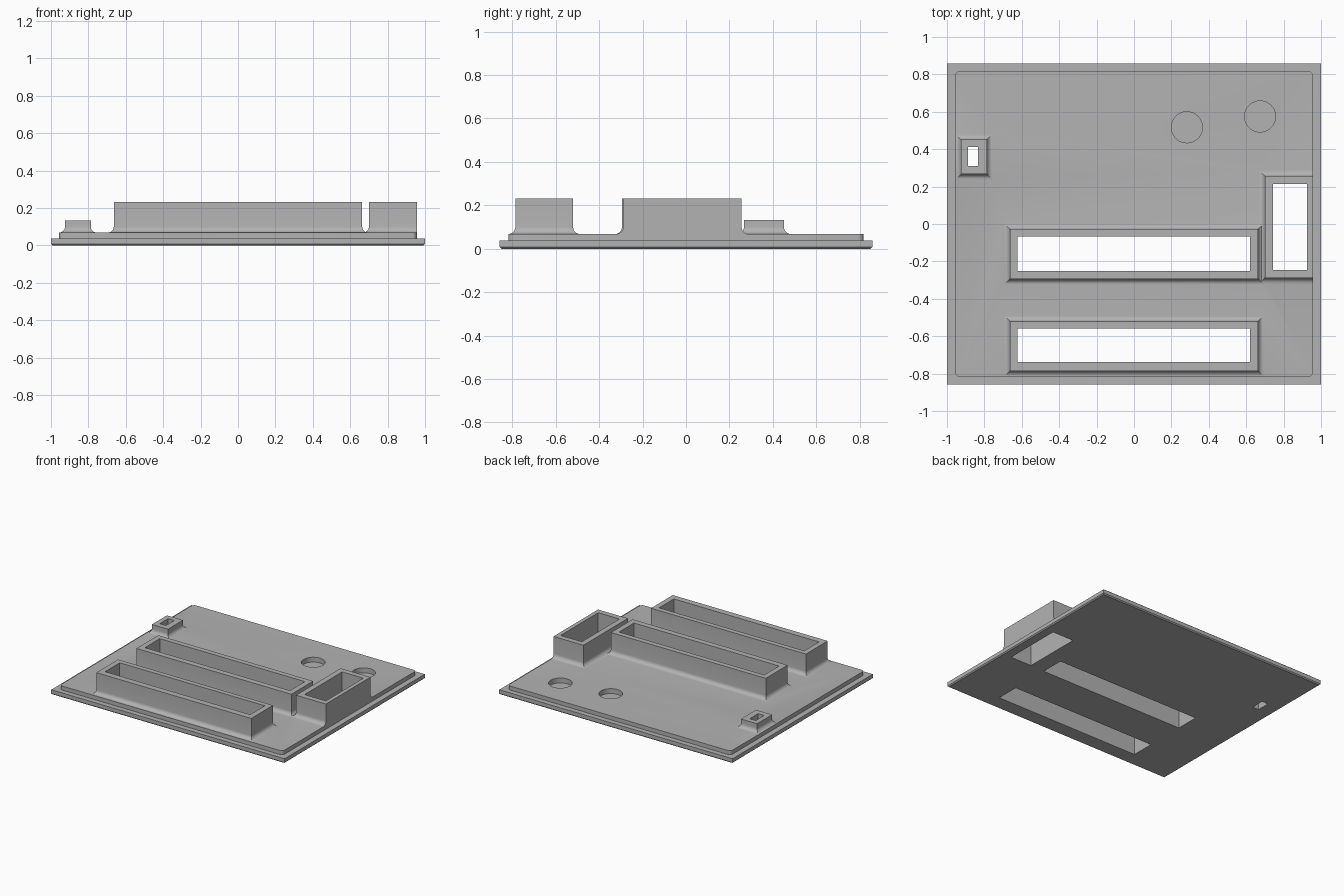
import bpy
import bmesh
import math

if "Cube" in bpy.data.objects:
    bpy.data.objects.remove(bpy.data.objects["Cube"], do_unlink=True)

GREY = (0.45, 0.45, 0.45, 1.0)
BASE_TOP, DECK_TOP = 0.037, 0.068
DECK_X, DECK_Y = 0.956, 0.818
FILLET, STEPS = 0.032, 6

mat = bpy.data.materials.new("plain_grey")
mat.use_nodes = True
mat.diffuse_color = GREY
mat.node_tree.nodes["Principled BSDF"].inputs["Base Color"].default_value = GREY


def make_object(name, bm):
    bmesh.ops.recalc_face_normals(bm, faces=bm.faces)
    mesh = bpy.data.meshes.new(name)
    bm.to_mesh(mesh)
    bm.free()
    mesh.materials.append(mat)
    obj = bpy.data.objects.new(name, mesh)
    bpy.context.collection.objects.link(obj)
    return obj


def loft(rings):
    """Closed solid through rectangular rings (x0, x1, y0, y1, z)."""
    bm = bmesh.new()
    loops = [[bm.verts.new(p) for p in
              ((x0, y0, z), (x1, y0, z), (x1, y1, z), (x0, y1, z))]
             for x0, x1, y0, y1, z in rings]
    for a, b in zip(loops, loops[1:]):
        for i in range(4):
            j = (i + 1) % 4
            bm.faces.new((a[i], a[j], b[j], b[i]))
    bm.faces.new(loops[0][::-1])
    bm.faces.new(loops[-1])
    return bm


def boss(name, x0, x1, y0, y1, top):
    """Upright block with a concave fillet where it meets the deck."""
    def ring(d, z):
        return (x0 - d, min(x1 + d, DECK_X), y0 - d, y1 + d, z)
    rings = [ring(FILLET, BASE_TOP + 0.01)]
    for i in range(STEPS + 1):
        a = math.pi / 2 * i / STEPS
        rings.append(ring(FILLET * (1 - math.sin(a)),
                          DECK_TOP + FILLET * (1 - math.cos(a))))
    rings.append(ring(0, top))
    return make_object(name, loft(rings))


def combine(target, tool, operation):
    mod = target.modifiers.new(operation.lower(), "BOOLEAN")
    mod.operation = operation
    mod.solver = "EXACT"
    mod.object = tool
    bpy.context.view_layer.objects.active = target
    bpy.ops.object.modifier_apply(modifier=mod.name)
    bpy.data.objects.remove(tool, do_unlink=True)


# Base plate with a fine chamfer round the underside
c = 0.008
panel = make_object("cover_panel", loft([
    (-1 + c, 1 - c, -0.858 + c, 0.858 - c, 0),
    (-1, 1, -0.858, 0.858, c),
    (-1, 1, -0.858, 0.858, BASE_TOP)]))

# Raised deck with rounded corners
bm = loft([(-DECK_X, DECK_X, -DECK_Y, DECK_Y, 0.02),
           (-DECK_X, DECK_X, -DECK_Y, DECK_Y, DECK_TOP)])
upright = [e for e in bm.edges if abs(e.verts[0].co.z - e.verts[1].co.z) > 0.01]
bmesh.ops.bevel(bm, geom=upright, offset=0.025, segments=5, profile=0.5,
                affect="EDGES")
combine(panel, make_object("raised_deck", bm), "UNION")

# Collars: outer rectangle, top height, then the opening through them
collars = {
    "front_slot": ((-0.664, 0.664, -0.786, -0.52, 0.232), (-0.623, 0.621, -0.738, -0.558)),
    "middle_slot": ((-0.664, 0.664, -0.295, -0.028, 0.232), (-0.623, 0.621, -0.25, -0.068)),
    "side_slot": ((0.70, DECK_X, -0.289, 0.256, 0.232), (0.743, 0.925, -0.246, 0.214)),
    "small_slot": ((-0.925, -0.787, 0.267, 0.451, 0.133), (-0.887, -0.834, 0.31, 0.412)),
}
for name, (outer, _) in collars.items():
    combine(panel, boss(name + "_collar", *outer), "UNION")
for name, (_, hole) in collars.items():
    cutter = make_object(name + "_cutter", loft([(*hole, -0.1), (*hole, 0.4)]))
    combine(panel, cutter, "DIFFERENCE")

# Shallow round recesses
for x, y in ((0.283, 0.517), (0.674, 0.575)):
    bm = bmesh.new()
    bmesh.ops.create_cone(bm, cap_ends=True, segments=48, radius1=0.083,
                          radius2=0.083, depth=0.2)
    bmesh.ops.translate(bm, verts=bm.verts, vec=(x, y, 0.1 + 0.03))
    combine(panel, make_object("recess_cutter", bm), "DIFFERENCE")

# Smooth fillets and recess walls, sharp edges elsewhere
bpy.ops.object.select_all(action="DESELECT")
panel.select_set(True)
bpy.context.view_layer.objects.active = panel
bpy.ops.object.shade_smooth_by_angle(angle=math.radians(30))
